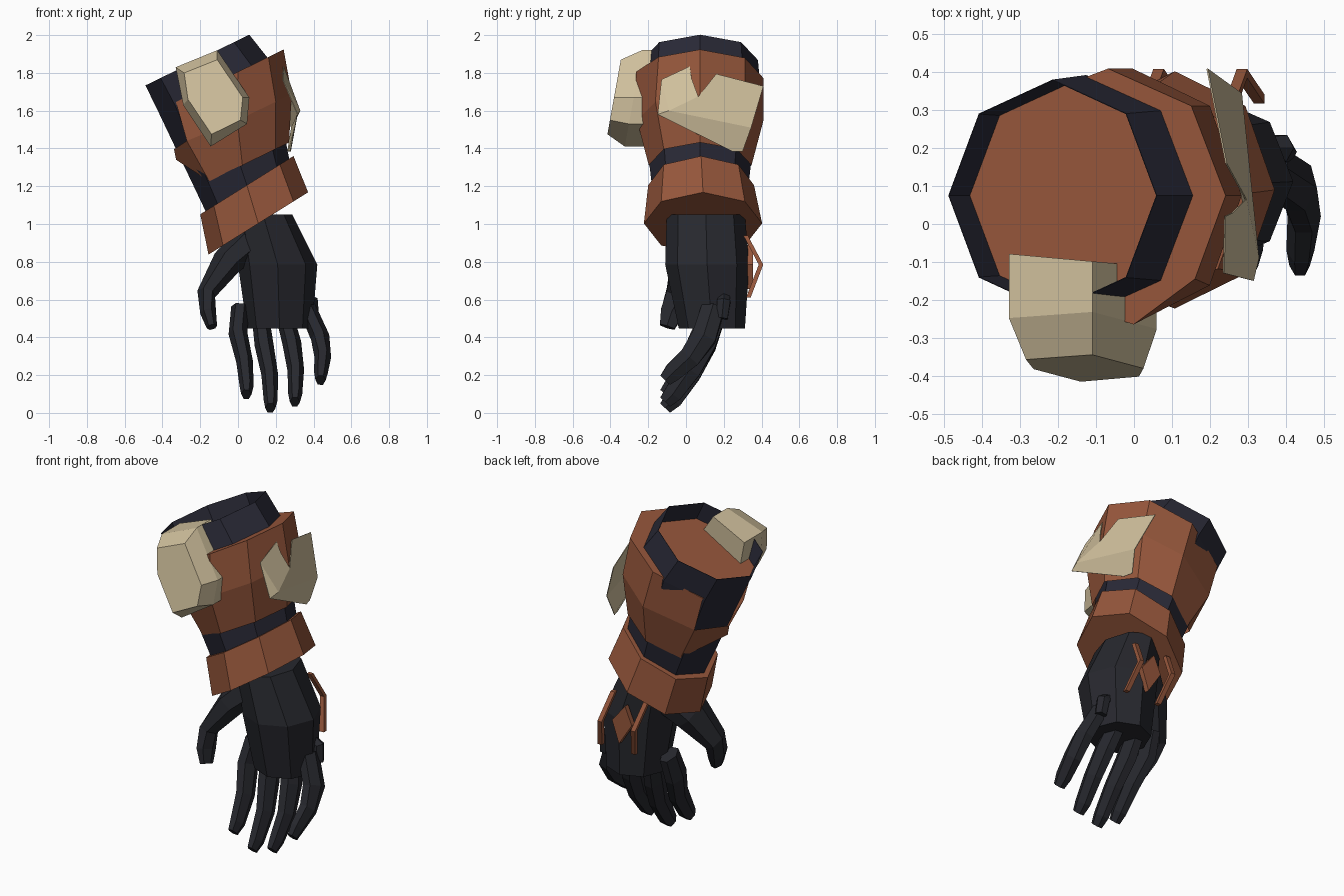
import bpy, bmesh, math
from mathutils import Vector

if "Cube" in bpy.data.objects:
    bpy.data.objects.remove(bpy.data.objects["Cube"])


def material(name, rgb):
    m = bpy.data.materials.new(name)
    m.diffuse_color = (*rgb, 1)
    m.use_nodes = True
    m.node_tree.nodes["Principled BSDF"].inputs["Base Color"].default_value = m.diffuse_color
    return m


LEATHER = material("brown_leather", (0.31, 0.096, 0.045))
CLOTH = material("navy_cloth", (0.022, 0.022, 0.037))
GLOVE = material("black_glove", (0.020, 0.021, 0.027))
PLATE = material("tan_plate", (0.63, 0.525, 0.335))


def make(name, verts, faces, mat, solid=0.0, recalc=True):
    mesh = bpy.data.meshes.new(name)
    mesh.from_pydata([tuple(v) for v in verts], [], faces)
    if recalc:
        bm = bmesh.new()
        bm.from_mesh(mesh)
        bmesh.ops.recalc_face_normals(bm, faces=bm.faces)
        bm.to_mesh(mesh)
        bm.free()
    mesh.materials.append(mat)
    ob = bpy.data.objects.new(name, mesh)
    bpy.context.collection.objects.link(ob)
    if solid:
        mod = ob.modifiers.new("thickness", 'SOLIDIFY')
        mod.thickness = solid
        mod.offset = -1
    return ob


def loft(name, rings, mat, start=True, end=True, skip=()):
    """Bridge equal rings of points; skip holds (row, side) pairs left open."""
    n = len(rings[0])
    verts = [p for r in rings for p in r]
    faces = [(i * n + j, i * n + (j + 1) % n, (i + 1) * n + (j + 1) % n, (i + 1) * n + j)
             for i in range(len(rings) - 1) for j in range(n) if (i, j) not in skip]
    if start:
        faces.append(tuple(range(n))[::-1])
    if end:
        faces.append(tuple(range((len(rings) - 1) * n, len(rings) * n)))
    return make(name, verts, faces, mat)


def frame(origin, degrees):
    """Tilted frame: u across to the right, v to the back, w up the arm."""
    a, o = math.radians(degrees), Vector(origin)
    ux, wx = Vector((math.cos(a), 0, math.sin(a))), Vector((-math.sin(a), 0, math.cos(a)))
    return lambda u, v, w: o + ux * u + Vector((0, v, 0)) + wx * w


def octagon(place, cu, ru, rv, w, cv=0.0):
    return [place(cu + ru * math.cos(k * math.pi / 4), cv + rv * math.sin(k * math.pi / 4), w)
            for k in range(8)]


# Forearm cloth tube, open at the top, with a leather floor inside
arm = frame((-0.215, 0.075, 1.868), 26)
loft("forearm_tube", [octagon(arm, 0, 0.298, 0.298, -0.13), octagon(arm, 0, 0.304, 0.304, 0),
                      octagon(arm, 0, 0.306, 0.306, 0), octagon(arm, 0.018, 0.324, 0.318, -0.165),
                      octagon(arm, -0.062, 0.25, 0.25, -0.76)],
     CLOTH, start=False)
make("tube_floor", octagon(arm, 0, 0.300, 0.300, -0.115), [tuple(range(8))], LEATHER, recalc=False)

# Leather sleeve: left side open above, a narrow strap closes it below
rows = [octagon(arm, 0.09, 0.345, 0.335, -0.15), octagon(arm, 0.05, 0.32, 0.335, -0.38),
        octagon(arm, -0.03, 0.275, 0.272, -0.605)]
for row, u, v, w in ((0, -0.20, 0.236, -0.15), (1, -0.238, 0.232, -0.36)):
    rows[row][3], rows[row][5] = arm(u, v, w), arm(u, -v, w)
rows[0][6] = arm(0.165, -0.34, -0.15)
rows[0][7] = arm(0.345, -0.22, -0.15)
rows[0][4] = arm(-0.29, 0, -0.15)
rows[1][4] = arm(-0.318, 0, -0.37)
rows[2][4] = arm(-0.333, 0, -0.425)
loft("sleeve", rows, LEATHER, start=True, end=False, skip={(0, 3), (0, 4)})

# Wrist cuff
wrist = frame((0.1075, 0.09, 1.003), 32)
loft("wrist_cuff", [octagon(wrist, 0, 0.311, 0.313, 0),
                    octagon(wrist, 0.056, 0.291, 0.28, 0.204, -0.01)], LEATHER)

# Palm
flat = frame((0, 0, 0), 0)
loft("palm", [octagon(flat, 0.133, 0.155, 0.207, 1.05, 0.105),
              octagon(flat, 0.21, 0.21, 0.222, 0.785, 0.112),
              octagon(flat, 0.22, 0.172, 0.175, 0.447, 0.137)], GLOVE)


def digit(name, path, deep=1.5):
    """Six-sided tapering finger along (x, y, z, radius) points, deeper than wide."""
    pts = [Vector(p[:3]) for p in path]
    rings = []
    for i, p in enumerate(pts):
        t = (pts[min(i + 1, len(pts) - 1)] - pts[max(i - 1, 0)]).normalized()
        a = t.cross(Vector((0, 1, 0))).normalized()
        b = t.cross(a) * deep
        rings.append([p + (a * math.cos(k * math.pi / 3) + b * math.sin(k * math.pi / 3)) * path[i][3]
                      for k in range(6)])
    loft(name, rings, GLOVE)


# Fingers: base x, base z, knuckle x, knuckle z, tip x, tip z
fingers = {"index_finger": (0.01, 0.56, 0.0, 0.42, 0.046, 0.09),
           "middle_finger": (0.12, 0.50, 0.138, 0.36, 0.173, 0.018),
           "ring_finger": (0.25, 0.50, 0.285, 0.37, 0.303, 0.05),
           "little_finger": (0.365, 0.56, 0.435, 0.40, 0.439, 0.165)}
for name, (bx, bz, kx, kz, tx, tz) in fingers.items():
    digit(name, [(bx, 0.145, bz, 0.046), (kx, 0.095, kz, 0.05),
                 ((kx + tx) / 2 + 0.012, 0.02, kz * 0.55 + tz * 0.45, 0.044),
                 (tx, -0.07, tz + 0.05, 0.037), (tx - 0.002, -0.11, tz + 0.008, 0.027)])
digit("little_knuckle", [(0.345, 0.20, 0.61, 0.035), (0.385, 0.20, 0.59, 0.04),
                         (0.395, 0.19, 0.50, 0.035)], 1.0)
digit("thumb", [(0.05, 0.085, 0.90, 0.09), (-0.06, 0.035, 0.795, 0.08), (-0.168, -0.035, 0.63, 0.05),
                (-0.158, -0.075, 0.53, 0.042), (-0.138, -0.10, 0.455, 0.028)], 1.65)

# Bent straps on the back of the hand
for side, x in (("left", 0.035), ("right", 0.255)):
    path = [(x, 0.315, 0.94), (x + 0.03, 0.397, 0.785), (x + 0.075, 0.33, 0.61)]
    loft(side + "_hand_strap", [[(px + a, py + b, pz) for a, b in
                                ((-0.014, -0.012), (0.014, -0.012), (0.014, 0.012), (-0.014, 0.012))]
                               for px, py, pz in path], LEATHER)

# Diamond plate on the back of the hand
diamond = [(0.155, 0.89), (0.24, 0.785), (0.195, 0.655), (0.11, 0.785)]
loft("hand_diamond", [[(x, y, z) for x, z in diamond] for y in (0.325, 0.355)], LEATHER)

# Front guard: outline block with a bevelled, leaning face
outer = [(-0.33, 1.83), (-0.11, 1.92), (0.06, 1.67), (0.048, 1.53), (-0.145, 1.41), (-0.29, 1.63)]
inner = [(-0.285, 1.80), (-0.11, 1.87), (0.025, 1.67), (0.013, 1.55), (-0.14, 1.475), (-0.265, 1.66)]
loft("front_guard", [[(x, -0.095 - 0.09 * (x + 0.15), z) for x, z in outer],
                     [(x, -0.232 - 0.18 * (1.92 - z), z) for x, z in outer],
                     [(x, -0.345 - 0.18 * (1.87 - z), z) for x, z in inner]], PLATE)

# Side guard: notched plate with a turned-in lower edge
side = [(0.238, -0.13, 1.765), (0.242, 0.02, 1.835), (0.262, 0.03, 1.77), (0.297, 0.065, 1.675),
        (0.245, 0.16, 1.795), (0.195, 0.41, 1.73), (0.285, 0.345, 1.51), (0.33, -0.09, 1.60),
        (0.265, 0.30, 1.385), (0.28, 0.245, 1.385), (0.316, -0.15, 1.58)]
make("side_guard", side, [(0, 10, 7), (0, 7, 3, 2, 1), (3, 7, 6, 5, 4), (7, 10, 9, 8, 6)],
     PLATE, solid=0.004, recalc=False)
